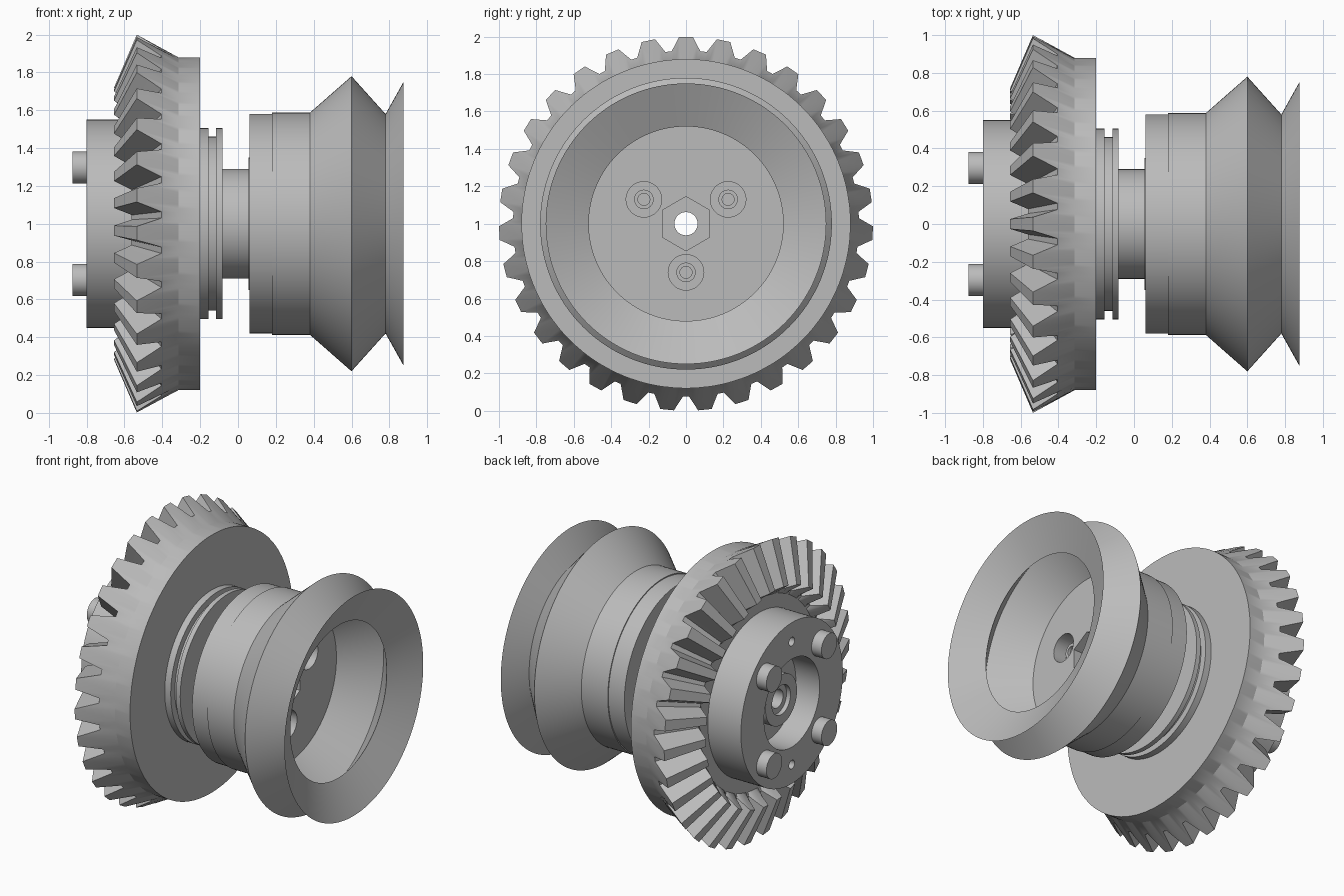
import bpy, bmesh, math
from mathutils import Matrix, Vector

cube = bpy.data.objects.get("Cube")
if cube:
    bpy.data.objects.remove(cube, do_unlink=True)

AXIS_Z = 1.0
BORE = 0.062
TEETH = 31

steel = bpy.data.materials.new("plain_grey")
steel.use_nodes = True
grey = (0.5, 0.5, 0.5, 1)
steel.diffuse_color = grey
steel.node_tree.nodes["Principled BSDF"].inputs["Base Color"].default_value = grey


def finish(name, bm):
    bmesh.ops.recalc_face_normals(bm, faces=bm.faces)
    mesh = bpy.data.meshes.new(name)
    bm.to_mesh(mesh)
    bm.free()
    mesh.materials.append(steel)
    obj = bpy.data.objects.new(name, mesh)
    bpy.context.collection.objects.link(obj)
    return obj


def activate(obj):
    bpy.ops.object.select_all(action='DESELECT')
    obj.select_set(True)
    bpy.context.view_layer.objects.active = obj


def smooth(obj):
    activate(obj)
    bpy.ops.object.shade_smooth_by_angle(angle=math.radians(28))


def sweep(name, sections):
    """Join closed (x, radius) sections placed at angles around the x axis."""
    bm = bmesh.new()
    rings = []
    for angle, section in sections:
        c, s = math.cos(angle), math.sin(angle)
        rings.append([bm.verts.new((x, r * s, AXIS_Z + r * c)) for x, r in section])
    for i, ring in enumerate(rings):
        after = rings[(i + 1) % len(rings)]
        for j in range(len(ring)):
            k = (j + 1) % len(ring)
            bm.faces.new((ring[j], ring[k], after[k], after[j]))
    return finish(name, bm)


def lathe(name, profile, steps=128):
    return sweep(name, [(math.tau * i / steps, profile) for i in range(steps)])


def rod(name, x0, x1, radius, y=0, z=0, sides=40):
    """Cylinder or prism along x; y and z are measured from the axis."""
    bm = bmesh.new()
    place = (Matrix.Translation(((x0 + x1) / 2, y, AXIS_Z + z))
             @ Matrix.Rotation(math.pi / 2, 4, 'Y')
             @ Matrix.Rotation(math.pi / 2, 4, 'Z'))
    bmesh.ops.create_cone(bm, cap_ends=True, segments=sides, radius1=radius,
                          radius2=radius, depth=x1 - x0, matrix=place)
    return finish(name, bm)


def cut(obj, cutter):
    cutter.hide_render = True
    mod = obj.modifiers.new("cut", 'BOOLEAN')
    mod.operation = 'DIFFERENCE'
    mod.solver = 'EXACT'
    mod.object = cutter
    activate(obj)
    bpy.ops.object.modifier_apply(modifier=mod.name)
    bpy.data.objects.remove(cutter, do_unlink=True)


# Bevel gear: the section follows the tooth height around the rim
APEX = Vector((-0.965, 0))
TIP = Vector((-0.535, 1.0))
ROOT = Vector((-0.405, 0.925))


def gear_section(height):
    outer = ROOT.lerp(TIP, height)
    inner = APEX.lerp(outer, 0.72)
    return [(-0.2, 0.32), (-0.2, 0.88), (-0.315, 0.88),
            tuple(outer), tuple(inner), (-0.55, 0.64), (-0.55, 0.32)]


tooth = [(-0.41, 0), (-0.3, 0.45), (-0.18, 1), (0.18, 1), (0.3, 0.45), (0.41, 0)]
smooth(sweep("bevel_gear", [(math.tau * (i + f) / TEETH, gear_section(h))
                            for i in range(TEETH) for f, h in tooth]))

# Hub with a recess and an inner bearing sleeve
hub = lathe("gear_hub", [
    (-0.8, 0.55), (-0.3, 0.55), (-0.3, BORE), (-0.69, BORE), (-0.69, 0.1),
    (-0.72, 0.1), (-0.72, 0.17), (-0.62, 0.17), (-0.62, 0.3), (-0.8, 0.3)])
for side in (-1, 1):
    cut(hub, rod("pin_hole_cutter", -0.9, -0.7, 0.03, 0, side * 0.42, 24))
smooth(hub)

# Four studs on the hub face
for sy in (-1, 1):
    for sz in (-1, 1):
        smooth(rod("hub_stud", -0.875, -0.75, 0.085, sy * 0.297, sz * 0.297))

# Grooved flange and connecting shaft
smooth(lathe("flanged_shaft", [
    (-0.25, BORE), (-0.25, 0.505), (-0.155, 0.505), (-0.155, 0.46),
    (-0.115, 0.46), (-0.115, 0.505), (-0.083, 0.505), (-0.083, 0.29),
    (0.055, 0.29), (0.055, 0.35), (0.1, 0.35), (0.1, BORE)]))

# Pulley drum, hollow behind the V-shaped rim
pulley = lathe("pulley_drum", [
    (0.06, BORE), (0.06, 0.58), (0.18, 0.58), (0.18, 0.587), (0.38, 0.587),
    (0.6, 0.78), (0.78, 0.58), (0.875, 0.75), (0.76, 0.52), (0.6, 0.715),
    (0.38, 0.52), (0.38, BORE)])
cut(pulley, rod("hex_cutter", 0.28, 0.5, 0.145, sides=6))

# Counterbored screws set into the pulley floor
for k in range(3):
    a = math.tau * k / 3 + math.pi
    y, z = 0.26 * math.sin(a), 0.26 * math.cos(a)
    cut(pulley, rod("counterbore_cutter", 0.28, 0.5, 0.095, y, z))
    head = rod("screw_head", 0.25, 0.32, 0.052, y, z, 32)
    cut(head, rod("socket_cutter", 0.3, 0.4, 0.032, y, z, 24))
    smooth(head)
smooth(pulley)
